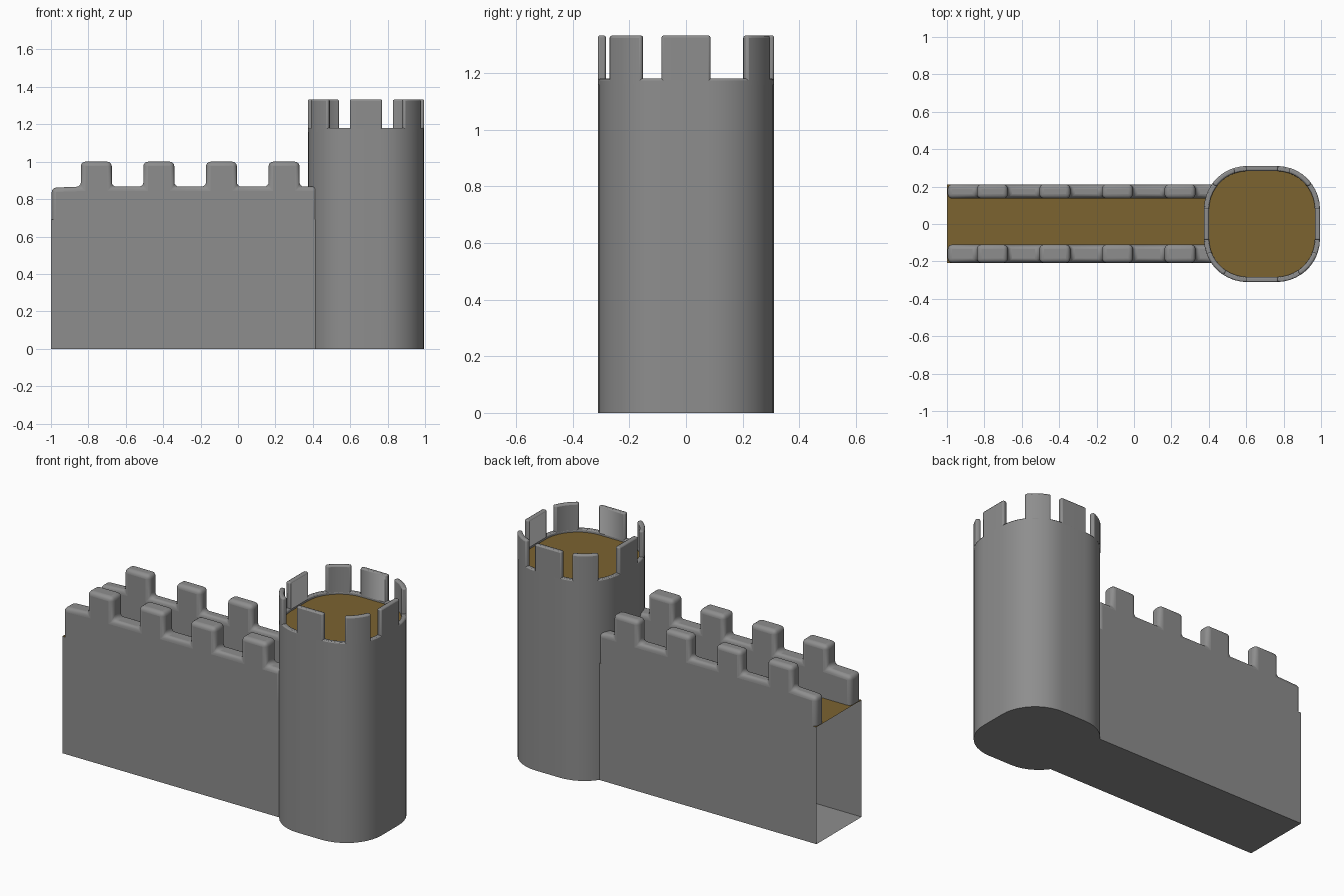
import bpy, bmesh, math

if "Cube" in bpy.data.objects:
    bpy.data.objects.remove(bpy.data.objects["Cube"])

CX, HALF, R = 0.684, 0.31, 0.232      # tower centre, half width, corner radius
FLAT = HALF - R
DECK_Z, WALL_TOP = 0.69, 0.867
TOWER_TOP, TOWER_DECK = 1.18, 1.163
Y_FRONT, Y_BACK = -0.208, 0.212        # outer wall planes
X0, X1 = -1.0, 0.425                   # wall ends (right end sits in the tower)

wood = bpy.data.materials.new("wood")
wood.diffuse_color = (0.2, 0.125, 0.03, 1)
wood.use_nodes = True
wood.node_tree.nodes["Principled BSDF"].inputs["Base Color"].default_value = wood.diffuse_color
stone = bpy.data.materials.new("stone")
stone.diffuse_color = (0.27, 0.27, 0.27, 1)
stone.use_nodes = True
stone.node_tree.nodes["Principled BSDF"].inputs["Base Color"].default_value = stone.diffuse_color


def make(name, verts, faces, bevel=0.0, segs=3, mat=stone, recalc=False):
    bm = bmesh.new()
    vs = [bm.verts.new(v) for v in verts]
    for f in faces:
        bm.faces.new([vs[i] for i in f])
    if recalc:
        bmesh.ops.recalc_face_normals(bm, faces=bm.faces)
    me = bpy.data.meshes.new(name)
    bm.to_mesh(me)
    bm.free()
    me.materials.append(mat)
    ob = bpy.data.objects.new(name, me)
    bpy.context.collection.objects.link(ob)
    if bevel:
        m = ob.modifiers.new("bevel", 'BEVEL')
        m.width, m.segments, m.limit_method = bevel, segs, 'ANGLE'
        m.angle_limit = math.radians(40)
    bpy.ops.object.select_all(action='DESELECT')
    ob.select_set(True)
    bpy.context.view_layer.objects.active = ob
    bpy.ops.object.shade_smooth_by_angle(angle=math.radians(35))
    return ob


def arc(a0, a1, n=10):
    """Points with normals on the rounded corner containing these angles."""
    mid = math.radians((a0 + a1) / 2)
    ox, oy = math.copysign(FLAT, math.cos(mid)), math.copysign(FLAT, math.sin(mid))
    out = []
    for i in range(n + 1):
        a = math.radians(a0 + (a1 - a0) * i / n)
        nx, ny = math.cos(a), math.sin(a)
        out.append((CX + ox + R * nx, oy + R * ny, nx, ny))
    return out


def strip(name, path, z0, z1, loop, outset=0.001, inset=0.027, bevel=0.009):
    """Thin wall following the tower outline, open underneath."""
    n = len(path)
    verts = []
    for x, y, nx, ny in path:
        for d, z in ((outset, z0), (outset, z1), (-inset, z1), (-inset, z0)):
            verts.append((x + nx * d, y + ny * d, z))
    faces = []
    for i in range(n if loop else n - 1):
        j = (i + 1) % n
        for k in range(3):
            faces.append((4 * i + k, 4 * i + k + 1, 4 * j + k + 1, 4 * j + k))
    if not loop:
        faces += [(0, 1, 2, 3), tuple(4 * n - 4 + k for k in range(4))]
    return make(name, verts, faces, bevel, 2, recalc=True)


# Wall body: thin shell, open at the left end
section = ((Y_FRONT, DECK_Z), (Y_FRONT, 0), (Y_BACK, 0), (Y_BACK, DECK_Z))
make("wall_body", [(x, y, z) for x in (X0, X1) for y, z in section],
     [(0, 1, 5, 4), (1, 2, 6, 5), (2, 3, 7, 6)])
make("wall_walkway", [(X0, Y_FRONT, DECK_Z), (X1, Y_FRONT, DECK_Z),
                      (X1, Y_BACK, DECK_Z), (X0, Y_BACK, DECK_Z)],
     [(0, 1, 2, 3)], mat=wood)

# Wall parapets: battlement profile given thickness and softened edges
profile = [(-0.996, DECK_Z), (-0.996, WALL_TOP - 0.006)]
for i in range(4):
    a = -0.84 + i * 0.3345
    profile += [(a, WALL_TOP), (a, 1.0), (a + 0.165, 1.0), (a + 0.165, WALL_TOP)]
profile += [(X1, WALL_TOP), (X1, DECK_Z)]
n = len(profile)
for name, ya, yb in (("front_parapet", Y_FRONT, -0.11), ("back_parapet", 0.136, Y_BACK)):
    verts = [(x, y, z) for y in (ya, yb) for x, z in profile]
    faces = [tuple(range(n)), tuple(range(n, 2 * n))]
    faces += [(i, i + 1, n + i + 1, n + i) for i in range(n - 1)]
    make(name, verts, faces, 0.024, 4, recalc=True)

# Tower body and wooden floor
ring = [p for q in range(4) for p in arc(q * 90, q * 90 + 90)]
n = len(ring)
verts = [(p[0], p[1], z) for z in (0, TOWER_TOP - 0.01) for p in ring]
make("tower_body", verts,
     [tuple(reversed(range(n)))] + [(i, (i + 1) % n, n + (i + 1) % n, n + i) for i in range(n)])
make("tower_floor", [(p[0] - p[2] * 0.01, p[1] - p[3] * 0.01, TOWER_DECK) for p in ring],
     [tuple(range(n))], mat=wood)

# Tower rim and its eight merlons
strip("tower_rim", ring, TOWER_DECK - 0.003, TOWER_TOP, True, outset=0.0005, bevel=0.006)
for a in (0, 90, 180, 270):
    strip("tower_side_merlon", arc(a - 2, a, 1) + arc(a, a + 2, 1),
          TOWER_TOP - 0.006, 1.333, False)
for a0, a1 in ((36, 72), (108, 144), (200, 237), (303, 340)):
    strip("tower_corner_merlon", arc(a0, a1, 6), TOWER_TOP - 0.006, 1.333, False)
